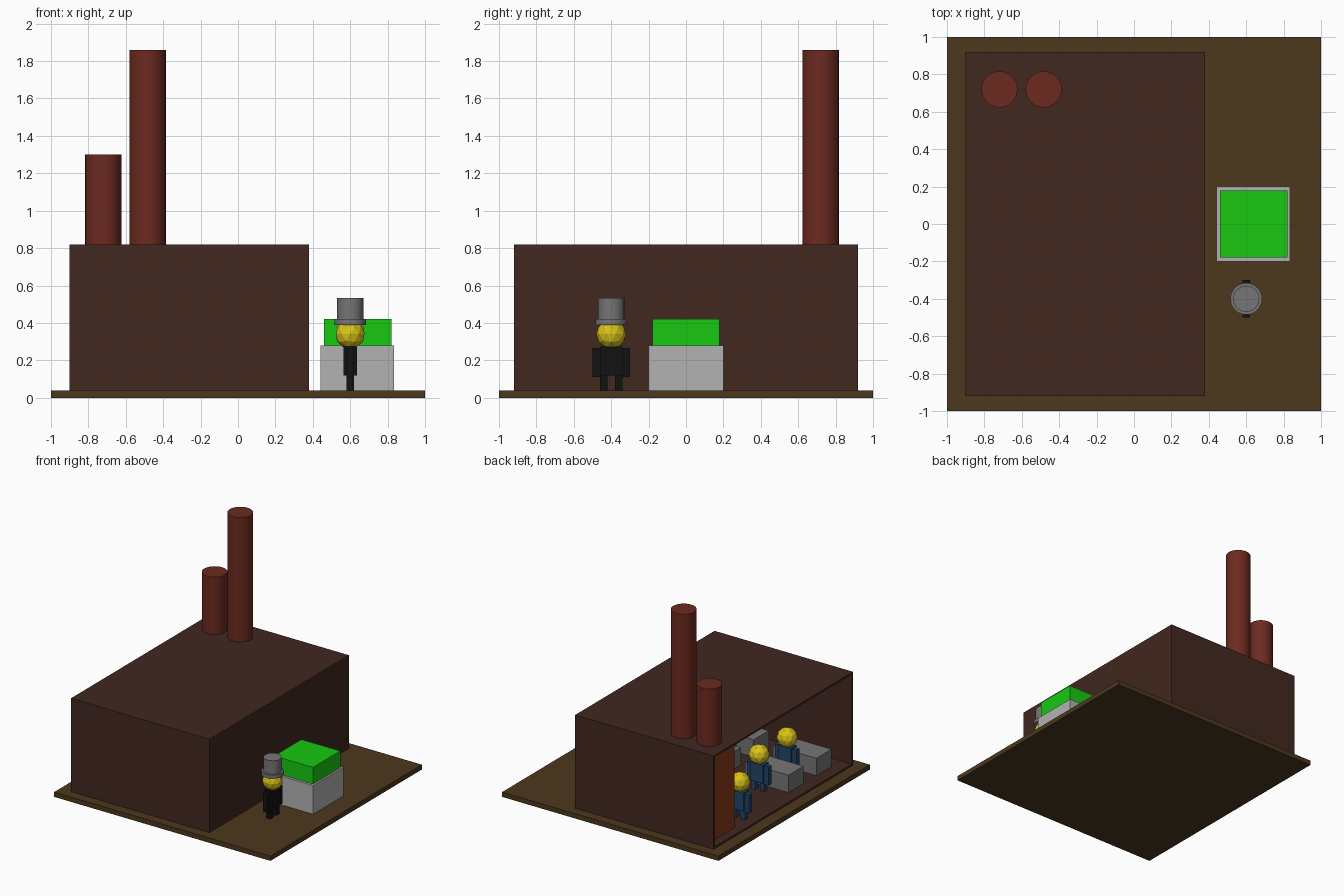
import bpy
import bmesh
from math import radians
from mathutils import Matrix

if "Cube" in bpy.data.objects:
    bpy.data.objects.remove(bpy.data.objects["Cube"])


def material(name, rgb):
    m = bpy.data.materials.new(name)
    m.diffuse_color = (*rgb, 1)
    m.use_nodes = True
    m.node_tree.nodes["Principled BSDF"].inputs["Base Color"].default_value = m.diffuse_color
    return m


EARTH = material("earth", (0.072, 0.038, 0.012))
BROWN = material("dark_brown", (0.054, 0.021, 0.014))
BRICK = material("brick_red", (0.15, 0.023, 0.014))
ORANGE = material("furnace_orange", (0.25, 0.04, 0.008))
GREEN = material("green", (0.009, 0.58, 0.006))
YELLOW = material("yellow", (0.70, 0.55, 0.01))
BLUE = material("work_blue", (0.016, 0.06, 0.15))
BLACK = material("black", (0.006, 0.006, 0.006))
PALE = material("pale_grey", (0.45, 0.45, 0.45))
GREY = material("mid_grey", (0.18, 0.18, 0.18))


def finish(name, bm, mat, matrix=None):
    mesh = bpy.data.meshes.new(name)
    bm.to_mesh(mesh)
    bm.free()
    mesh.materials.append(mat)
    obj = bpy.data.objects.new(name, mesh)
    bpy.context.collection.objects.link(obj)
    if matrix is not None:
        obj.matrix_world = matrix
    return obj


def add_box(bm, x0, x1, y0, y1, z0, z1):
    m = (Matrix.Translation(((x0 + x1) / 2, (y0 + y1) / 2, (z0 + z1) / 2))
         @ Matrix.Diagonal((x1 - x0, y1 - y0, z1 - z0, 1)))
    bmesh.ops.create_cube(bm, size=1, matrix=m)


def boxes(name, mat, *dims, matrix=None):
    bm = bmesh.new()
    for d in dims:
        add_box(bm, *d)
    return finish(name, bm, mat, matrix)


def cylinder(name, mat, x, y, r, z0, z1):
    bm = bmesh.new()
    bmesh.ops.create_cone(bm, cap_ends=True, segments=32, radius1=r, radius2=r,
                          depth=z1 - z0,
                          matrix=Matrix.Translation((x, y, (z0 + z1) / 2)))
    for f in bm.faces:
        f.smooth = len(f.verts) == 4
    for e in bm.edges:
        e.smooth = all(len(f.verts) == 4 for f in e.link_faces)
    return finish(name, bm, mat)


def figure(name, mat, x, y, z, turn=0):
    """Blocky standing person, shoulders along local y."""
    m = Matrix.Translation((x, y, z)) @ Matrix.Rotation(radians(turn), 4, 'Z')
    limbs = [(-.035, .035, -.06, .06, .08, .235)]
    for s in (-1, 1):
        ya, yb = sorted((s * .02, s * .06))
        limbs.append((-.02, .02, ya, yb, 0, .08))       # leg
        ya, yb = sorted((s * .06, s * .10))
        limbs.append((-.02, .02, ya, yb, .07, .225))    # arm
    boxes(name + "_body", mat, *limbs, matrix=m)
    bm = bmesh.new()
    bmesh.ops.create_icosphere(bm, subdivisions=2, radius=.08,
                               matrix=Matrix.Translation((0, 0, .30)))
    finish(name + "_head", bm, YELLOW, m)


# Ground slab
boxes("base_slab", EARTH, (-1, 1, -1, 1, 0, .04))

# Hall: box with its left side open, thickened inward
bm = bmesh.new()
add_box(bm, -.9, .38, -.92, .92, .04, .82)
bmesh.ops.delete(bm, geom=[f for f in bm.faces if f.normal.x < -.5],
                 context='FACES')
hall = finish("hall", bm, BROWN)
mod = hall.modifiers.new("walls", 'SOLIDIFY')
mod.thickness = .015
mod.offset = -1
mod.use_even_offset = True

# Chimneys and the furnace beneath them
cylinder("short_chimney", BRICK, -.72, .72, .097, .82, 1.30)
cylinder("tall_chimney", BRICK, -.483, .72, .097, .82, 1.86)
boxes("furnace", ORANGE, (-.825, -.38, .54, .905, .055, .805))

# Work benches with a worker behind each
for i, x in enumerate((-.60, -.02)):
    for j, y in enumerate((-.68, -.31)):
        tag = f"_{i}_{j}"
        boxes("bench" + tag, GREY, (x - .2, x + .2, y - .1, y + .1, .05, .20))
        figure("worker" + tag, BLUE, x + .015, y + .18, .05, 90)
figure("furnace_worker", BLUE, -.75, .36, .05, 90)

# Outdoor stack
boxes("pale_block", PALE, (.44, .835, -.2, .2, .04, .28))
boxes("green_block", GREEN, (.46, .82, -.18, .18, .28, .42))

# Overseer with a tall hat
figure("overseer", BLACK, .60, -.40, .04)
cylinder("hat_brim", GREY, .60, -.40, .085, .39, .42)
cylinder("hat_crown", GREY, .60, -.40, .07, .42, .533)
